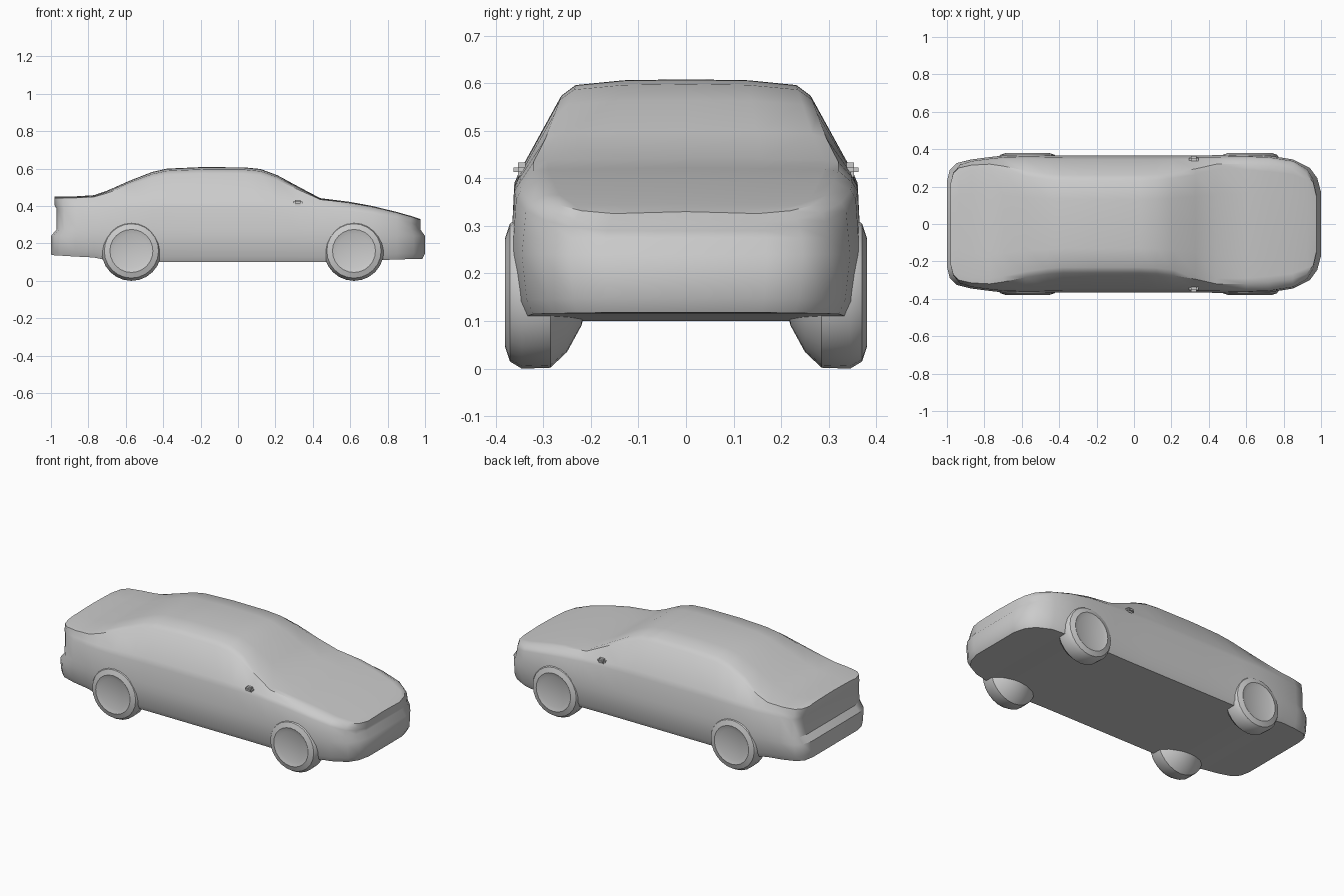
import bpy, bmesh, math

cube = bpy.data.objects.get("Cube")
if cube:
    bpy.data.objects.remove(cube, do_unlink=True)

# One plain grey for the whole car
grey = bpy.data.materials.new("plain grey")
grey.use_nodes = True
colour = (0.6, 0.6, 0.6, 1)
grey.diffuse_color = colour
grey.node_tree.nodes["Principled BSDF"].inputs["Base Color"].default_value = colour


def finish(name, bm, angle=35):
    """Turn a bmesh into a smooth shaded object."""
    bmesh.ops.recalc_face_normals(bm, faces=bm.faces)
    mesh = bpy.data.meshes.new(name)
    bm.to_mesh(mesh)
    bm.free()
    mesh.materials.append(grey)
    obj = bpy.data.objects.new(name, mesh)
    bpy.context.collection.objects.link(obj)
    bpy.ops.object.select_all(action="DESELECT")
    obj.select_set(True)
    bpy.context.view_layer.objects.active = obj
    bpy.ops.object.shade_smooth_by_angle(angle=math.radians(angle))
    return obj


# Body stations: x, half width, upper half width, floor, belt, top
STATIONS = [
    (-1, .23, .22, .14, .40, .452),
    (-.985, .29, .27, .137, .40, .452),
    (-.95, .325, .30, .135, .40, .452),
    (-.87, .345, .315, .13, .405, .452),
    (-.77, .358, .32, .125, .405, .458),
    (-.7, .366, .31, .11, .405, .482),
    (-.58, .37, .285, .1, .405, .535),
    (-.46, .368, .268, .1, .405, .582),
    (-.38, .366, .262, .1, .405, .6),
    (-.2, .366, .262, .1, .405, .608),
    (.03, .366, .262, .1, .405, .607),
    (.12, .366, .265, .1, .405, .598),
    (.21, .366, .275, .1, .405, .565),
    (.33, .366, .295, .1, .405, .5),
    (.44, .368, .32, .1, .4, .442),
    (.6, .37, .32, .1, .388, .422),
    (.72, .366, .31, .108, .372, .4),
    (.85, .345, .295, .115, .347, .368),
    (.94, .3, .265, .116, .325, .347),
    (.98, .245, .22, .117, .312, .336),
    (1, .17, .15, .118, .305, .33),
]


def section(x, w, upper, floor, belt, top):
    """Half outline from the floor edge up to the roof centre."""
    rise = top - belt
    rows = [(w * .93, floor), (w * .97, floor + .03), (w, .24), (w * .99, .275),
            (w * .975, belt - .015), (w * .945, belt + rise * .08),
            (upper, belt + rise * .83), (upper - .03, top - rise * .05 - .002),
            (upper * .5, top - .002), (0, top)]
    # Shape the nose and tail: bumper stands out, panel above is set back
    ramp = max(0, (abs(x) - .85) / .15)
    points = []
    for i, (y, z) in enumerate(rows):
        if x < 0:
            inset = .03 if i in (3, 4) else .02 if i > 4 else 0
        else:
            inset = .025 if i > 2 else .015 if i == 0 else 0
        points.append((x - math.copysign(inset * ramp, x), y, z))
    return points


bm = bmesh.new()
rings = []
for station in STATIONS:
    half = section(*station)
    left = [bm.verts.new(p) for p in half]
    right = [bm.verts.new((x, -y, z)) for x, y, z in half[:-1]]
    rings.append(left + right[::-1])
count = len(rings[0])
for a, b in zip(rings, rings[1:]):
    for i in range(count):
        j = (i + 1) % count
        bm.faces.new((a[i], a[j], b[j], b[i]))
# Close the nose and tail with level strips
for ring in (rings[0], rings[-1]):
    middle = count // 2
    for i in range(middle):
        strip = [ring[i], ring[i + 1], ring[count - 2 - i], ring[count - 1 - i]]
        bm.faces.new(list(dict.fromkeys(strip)))
finish("car_body", bm)

# Wheel profile from inner face to outer face: y, radius
TYRE = [(.2, 0), (.22, .07), (.25, .125), (.285, .158), (.345, .16),
        (.37, .145), (.38, .115), (.372, .09), (.37, 0)]


def wheel(name, x, side, sides=24):
    bm = bmesh.new()
    verts = [bm.verts.new((x, side * y, .16 + r)) for y, r in TYRE]
    edges = [bm.edges.new(pair) for pair in zip(verts, verts[1:])]
    bmesh.ops.spin(bm, geom=verts + edges, cent=(x, 0, .16), axis=(0, 1, 0),
                   angle=math.tau, steps=sides)
    bmesh.ops.remove_doubles(bm, verts=bm.verts, dist=.0005)
    finish(name, bm)


def mirror_housing(name, side):
    bm = bmesh.new()
    bmesh.ops.create_cube(bm, size=1)
    bmesh.ops.scale(bm, vec=(.05, .035, .03), verts=bm.verts)
    bmesh.ops.bevel(bm, geom=bm.edges[:], offset=.01, segments=2, affect="EDGES")
    bmesh.ops.translate(bm, vec=(.32, side * .345, .418), verts=bm.verts)
    finish(name, bm)


for side, label in ((1, "back"), (-1, "front")):
    wheel("nose_wheel_" + label, .62, side)
    wheel("tail_wheel_" + label, -.57, side)
    mirror_housing("wing_mirror_" + label, side)
